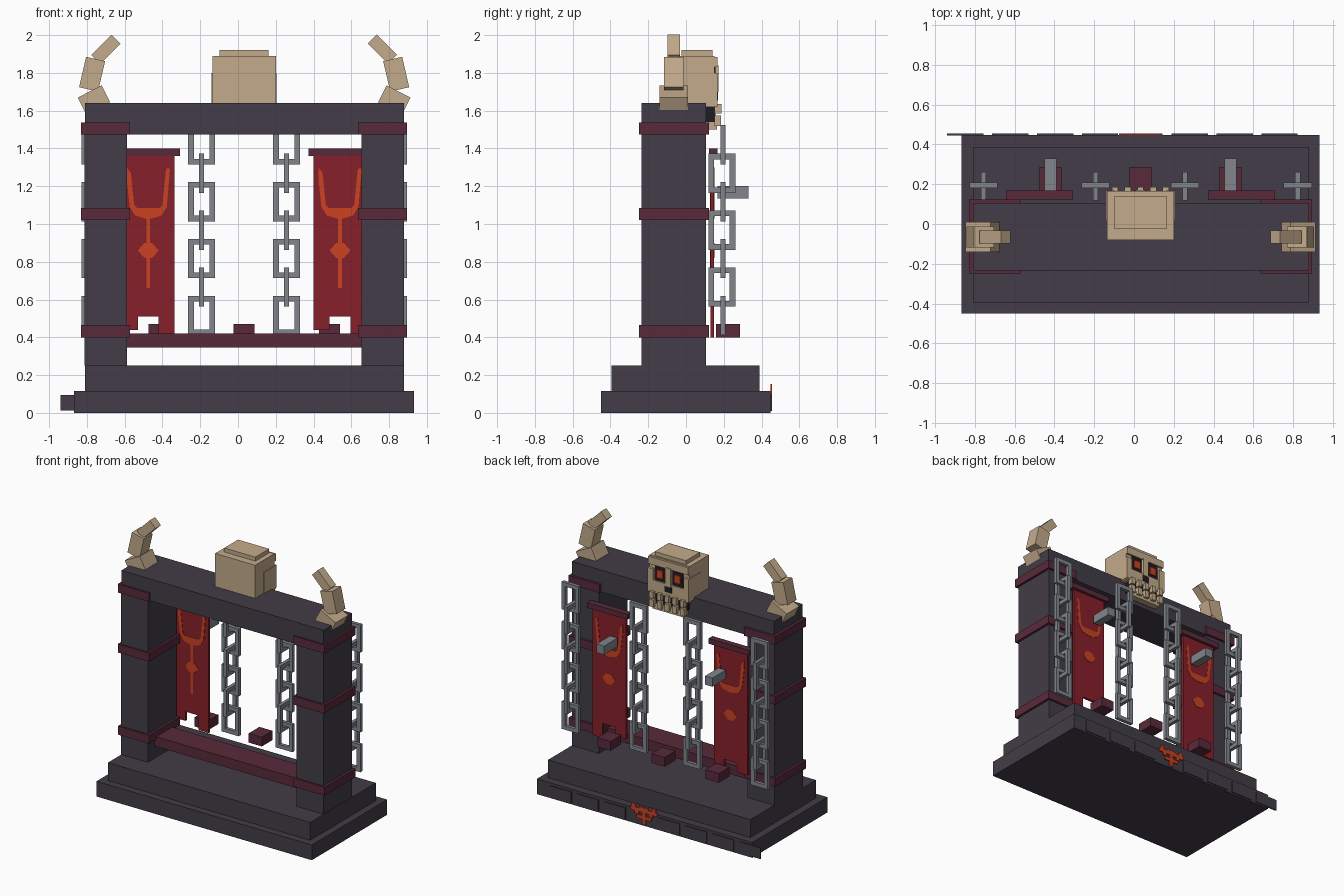
import bpy, bmesh, math
from mathutils import Matrix, Vector

if "Cube" in bpy.data.objects:
    bpy.data.objects.remove(bpy.data.objects["Cube"], do_unlink=True)


def material(name, rgb):
    m = bpy.data.materials.new(name)
    m.use_nodes = True
    col = (*rgb, 1.0)
    m.diffuse_color = col
    bsdf = next(n for n in m.node_tree.nodes if n.type == 'BSDF_PRINCIPLED')
    bsdf.inputs["Base Color"].default_value = col
    return m


STONE = material("dark stone", (0.055, 0.046, 0.063))
PLUM = material("plum trim", (0.100, 0.023, 0.042))
CLOTH = material("red cloth", (0.245, 0.014, 0.024))
GLOW = material("orange paint", (0.60, 0.055, 0.016))
BONE = material("bone", (0.55, 0.41, 0.26))
METAL = material("grey metal", (0.22, 0.235, 0.26))
DARK = material("dark socket", (0.014, 0.011, 0.017))

MID = 0.0325  # centre line of the gate
PY = -0.065   # depth centre of the pillars


def finish(name, bm, mat):
    bmesh.ops.recalc_face_normals(bm, faces=bm.faces)
    me = bpy.data.meshes.new(name)
    bm.to_mesh(me)
    bm.free()
    me.materials.append(mat)
    ob = bpy.data.objects.new(name, me)
    bpy.context.collection.objects.link(ob)
    return ob


def add_box(bm, x, y, z, tilt=0.0):
    """Box from (low, high) ranges, turned about its own y axis."""
    c = Vector([(a + b) / 2 for a, b in (x, y, z)])
    s = [b - a for a, b in (x, y, z)]
    mtx = (Matrix.Translation(c) @ Matrix.Rotation(math.radians(tilt), 4, 'Y')
           @ Matrix.Diagonal((*s, 1)))
    bmesh.ops.create_cube(bm, size=1, matrix=mtx)


def box(name, mat, x, y, z, tilt=0.0):
    bm = bmesh.new()
    add_box(bm, x, y, z, tilt)
    return finish(name, bm, mat)


def span(c, w):
    return (c - w / 2, c + w / 2)


def add_plate(bm, outline, cx, y):
    """Extrude an x-z outline through a depth range."""
    f = bm.faces.new([bm.verts.new((cx + px, y[0], pz)) for px, pz in outline])
    r = bmesh.ops.extrude_face_region(bm, geom=[f])
    bmesh.ops.translate(bm, vec=(0, y[1] - y[0], 0),
                        verts=[v for v in r["geom"] if isinstance(v, bmesh.types.BMVert)])


# Stepped base
box("base_slab", STONE, (-0.867, 0.932), (-0.45, 0.448), (0, 0.115))
box("base_step", STONE, (-0.81, 0.88), (-0.395, 0.388), (0.115, 0.25))

# Row of panels along the back edge of the base
for k in range(8):
    if k != 4:
        box("base_panel", STONE, span(-0.848 + 0.2257 * k, 0.183), (0.445, 0.455), (0.012, 0.096))

# Painted emblem in the middle of the row
bm = bmesh.new()
for w, lo, hi in ((0.22, 0.10, 0.128), (0.03, 0.01, 0.10), (0.12, 0.05, 0.075), (0.08, 0.128, 0.14)):
    add_box(bm, span(0.034, w), (0.448, 0.456), (lo, hi))
for s in (-1, 1):
    add_box(bm, span(0.034 + s * 0.085, 0.03), (0.448, 0.456), (0.128, 0.153))
    add_box(bm, span(0.034 + s * 0.06, 0.03), (0.448, 0.456), (0.08, 0.10))
finish("base_emblem", bm, GLOW)

# Pillars with trim bands
for side, s in (("right", -1), ("left", 1)):
    px = MID + s * 0.733
    box(side + "_pillar", STONE, span(px, 0.224), (-0.235, 0.105), (0.25, 1.475))
    for z in (0.40, 1.02, 1.473):
        box(side + "_pillar_band", PLUM, span(px, 0.26), (-0.248, 0.122), (z, z + 0.064))

# Lintel and lower rail
box("lintel", STONE, (-0.81, 0.88), (-0.235, 0.105), (1.475, 1.64))
box("lower_rail", PLUM, (-0.587, 0.656), (-0.16, 0.03), (0.345, 0.42))

# Small blocks behind the rail
for x in (-0.42, MID, 0.485):
    box("rail_block", PLUM, span(x, 0.11), (0.16, 0.287), (0.40, 0.47))

# Banners with painted symbol, rod and peg
cloth = [(-0.14, 1.37), (0.14, 1.37), (0.14, 0.40), (0.055, 0.40), (0.055, 0.51),
         (-0.055, 0.51), (-0.055, 0.44), (-0.14, 0.44)]
horns = [(-0.115, 1.30), (-0.092, 1.27), (-0.075, 1.10), (-0.06, 1.085), (0.06, 1.085), (0.075, 1.10),
         (0.092, 1.27), (0.095, 1.295), (0.115, 1.295), (0.098, 1.09), (0.07, 1.045), (0.02, 1.03),
         (-0.02, 1.03), (-0.07, 1.045), (-0.098, 1.09), (-0.115, 1.24)]
diamond = [(-0.055, 0.86), (-0.02, 0.90), (0.02, 0.90), (0.055, 0.86), (0.02, 0.82), (-0.02, 0.82)]
stem = [(-0.01, 1.035), (0.01, 1.035), (0.01, 0.66), (-0.01, 0.66)]
for side, cx, peg in (("right", -0.475, -0.42), ("left", 0.54, 0.485)):
    bm = bmesh.new()
    add_plate(bm, cloth, cx, (0.129, 0.147))
    finish(side + "_banner", bm, CLOTH)
    bm = bmesh.new()
    for shape in (horns, diamond, stem):
        add_plate(bm, shape, cx, (0.126, 0.129))
    for shape in (horns, diamond):
        add_plate(bm, shape, cx, (0.147, 0.150))
    finish(side + "_banner_symbol", bm, GLOW)
    box(side + "_banner_rod", PLUM, span(cx, 0.336), (0.122, 0.168), (1.36, 1.40))
    box(side + "_banner_peg", METAL, span(peg, 0.062), (0.168, 0.33), (1.135, 1.20))

# Chains of square links, every second link turned a quarter
W, H, T, D = 0.142, 0.208, 0.03, 0.026
for cx in (-0.757, -0.193, 0.257, 0.823):
    bm = bmesh.new()
    for i in range(7):
        cz = 1.419 - 0.1505 * i
        bars = [(s * (W - T) / 2, T, cz, H) for s in (-1, 1)]
        bars += [(0, W - 2 * T, cz + s * (H - T) / 2, T) for s in (-1, 1)]
        for off, w, z, h in bars:
            if i % 2 == 0:
                add_box(bm, span(cx + off, w), span(0.195, D), span(z, h))
            else:
                add_box(bm, span(cx, D), span(0.19 + off, w), span(z, h))
    finish("chain", bm, METAL)

# Horns: three tilted blocks each, mirrored about the centre line
horn = (("base", 0.795, 1.657, 0.142, 0.15, 0.10, -27),
        ("middle", 0.805, 1.793, 0.103, 0.105, 0.165, 13),
        ("tip", 0.732, 1.925, 0.068, 0.065, 0.152, 45))
for side, s in (("right", -1), ("left", 1)):
    for part, off, z, w, d, h, tilt in horn:
        box(f"{side}_horn_{part}", BONE, span(MID + s * off, w), span(PY, d), span(z, h), -s * tilt)

# Skull, facing the back
box("skull", BONE, span(MID, 0.335), (-0.08, 0.15), (1.64, 1.89))
box("skull_cap", BONE, span(MID, 0.26), (-0.025, 0.14), (1.89, 1.92))
box("skull_brow", BONE, span(MID, 0.335), (0.15, 0.166), (1.83, 1.885))
box("skull_cheekbone", BONE, span(MID, 0.335), (0.106, 0.166), (1.62, 1.715))
box("skull_nose", BONE, span(MID, 0.045), (0.15, 0.172), (1.70, 1.84))
box("skull_nostril", DARK, span(MID, 0.06), (0.166, 0.169), (1.655, 1.70))
for side, s in (("right", -1), ("left", 1)):
    ex = MID + s * 0.073
    box(side + "_temple", BONE, span(MID + s * 0.15, 0.045), (0.02, 0.168), (1.63, 1.80))
    box(side + "_eye_socket", DARK, span(ex, 0.09), (0.15, 0.156), (1.715, 1.83))
    box(side + "_eye", GLOW, span(ex, 0.052), (0.156, 0.164), (1.74, 1.80))

# Mouth, jaw and teeth
box("mouth", DARK, span(MID, 0.27), (0.106, 0.155), (1.54, 1.62))
box("jaw", BONE, span(MID, 0.26), (0.115, 0.165), (1.50, 1.545))
bm = bmesh.new()
for k in range(-2, 3):
    x = MID + k * 0.064
    add_box(bm, span(x, 0.032), (0.15, 0.187), (1.585, 1.635))
    add_box(bm, span(x, 0.036), (0.15, 0.185), (1.52, 1.575))
finish("teeth", bm, BONE)
